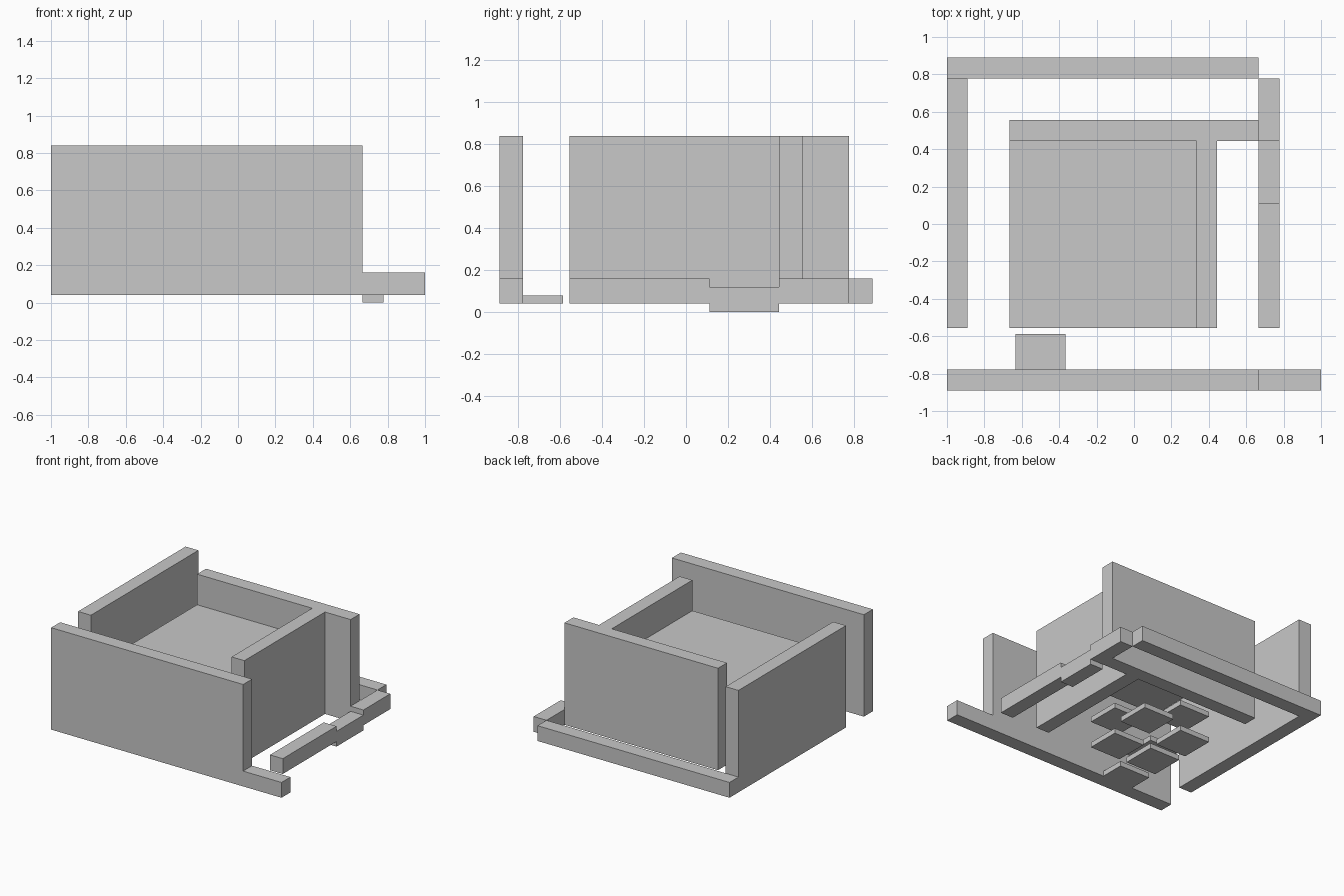
import bpy

cube = bpy.data.objects.get("Cube")
if cube:
    bpy.data.objects.remove(cube, do_unlink=True)

mat = bpy.data.materials.new("light_grey")
mat.use_nodes = True
grey = (0.578, 0.578, 0.578, 1)
mat.diffuse_color = grey
mat.node_tree.nodes["Principled BSDF"].inputs["Base Color"].default_value = grey

U = 1 / 9                      # wall thickness, used as plan unit
BASE, CURB, TOP = 0.04, 0.16, 0.84


def box(name, x, y, z):
    """Axis-aligned box given by its (min, max) extents."""
    bpy.ops.mesh.primitive_cube_add(size=1)
    ob = bpy.context.object
    ob.name = name
    ob.location = [(a + b) / 2 for a, b in (x, y, z)]
    ob.scale = [b - a for a, b in (x, y, z)]
    bpy.ops.object.transform_apply(location=True, rotation=False, scale=True)
    ob.data.materials.append(mat)
    return ob


def plan_box(name, x0, x1, y0, y1, z0, z1):
    """Box with its plan extents in wall units."""
    return box(name, (x0 * U, x1 * U), (y0 * U, y1 * U), (z0, z1))


# Outer walls and low curbs
plan_box("front_wall", -9, 6, -8, -7, BASE, TOP)
plan_box("front_curb", 6, 9, -8, -7, BASE, CURB)
plan_box("right_wall", -9, -8, -5, 7, BASE, TOP)
plan_box("back_curb", -9, 6, 7, 8, BASE, CURB)

# Side curb with a sunken threshold
plan_box("side_curb_front", 6, 7, -5, 1, BASE, CURB)
plan_box("side_curb_threshold", 6, 7, 1, 4, 0, CURB - BASE)
plan_box("side_curb_back", 6, 7, 4, 7, BASE, CURB)

# Inner room: two walls and a raised floor
plan_box("inner_back_wall", -6, 6, 4, 5, BASE, TOP)
plan_box("inner_side_wall", 3, 4, -5, 4, BASE, TOP)
plan_box("raised_floor", -6, 3, -5, 4, 0.56, 0.60)

# Square stepping plates on a grid below the raised floor
PITCH, HALF, THICK = 1 / 3, 0.133, 0.04
steps = [(0, 0, 0.04), (0, 1, 0.04), (0, 2, 0.04), (1, 1, 0.04),
         (1, 2, 0.105), (0, 1, 0.105), (0, 2, 0.25), (1, 1, 0.25)]
for n, (i, j, z) in enumerate(steps):
    cx, cy = -0.5 + i * PITCH, -0.72 + j * PITCH
    box(f"step_plate_{n + 1}", (cx - HALF, cx + HALF),
        (cy - HALF, cy + HALF), (z, z + THICK))
